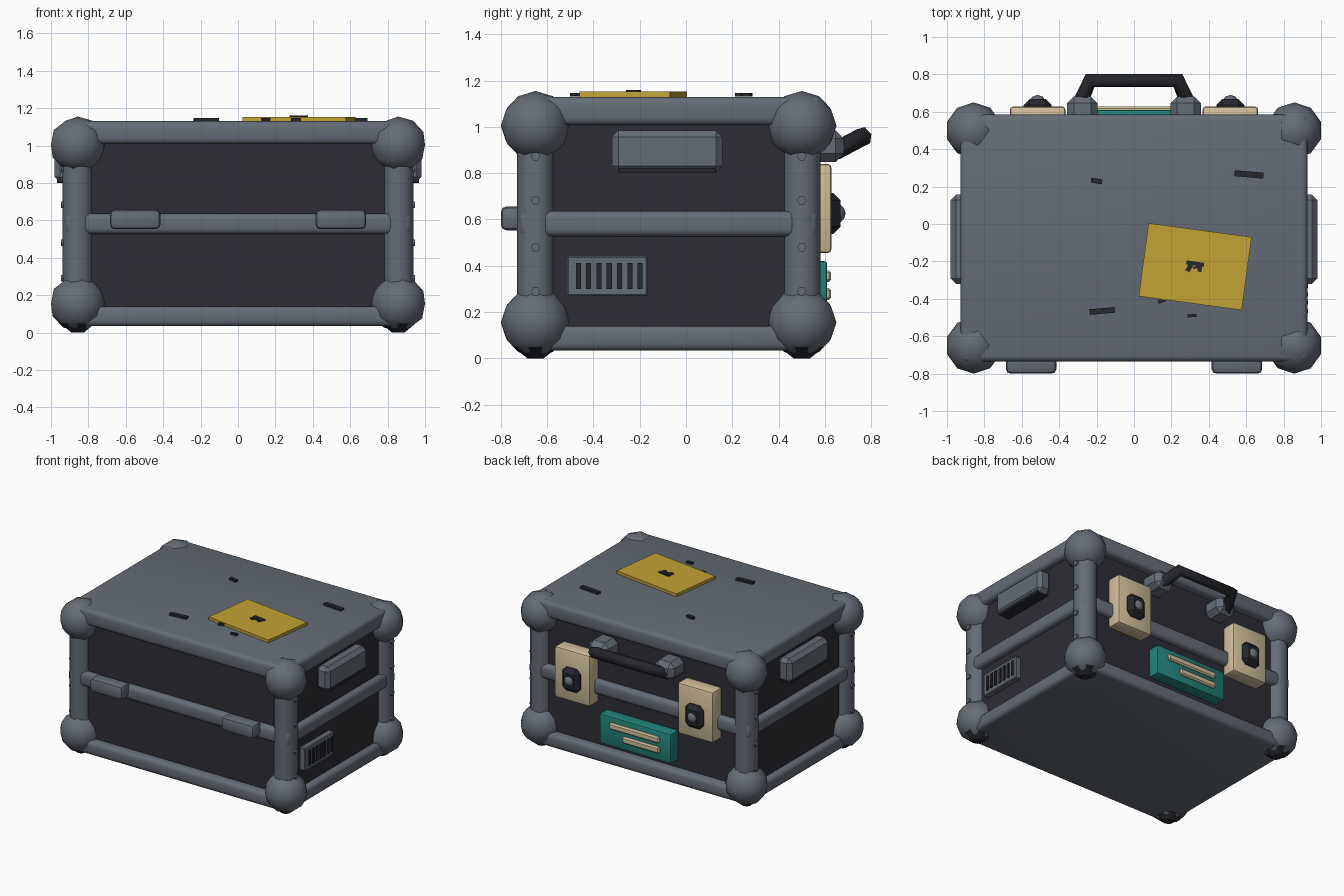
import bpy, bmesh
from math import radians, pi
from mathutils import Matrix, Vector

cube = bpy.data.objects.get("Cube")
if cube:
    bpy.data.objects.remove(cube, do_unlink=True)


def material(name, r, g, b):
    m = bpy.data.materials.new(name)
    m.diffuse_color = (r, g, b, 1)
    m.use_nodes = True
    bsdf = next(n for n in m.node_tree.nodes if n.type == "BSDF_PRINCIPLED")
    bsdf.inputs["Base Color"].default_value = (r, g, b, 1)
    return m


GREY = material("slate grey", .13, .15, .18)
PANEL = material("dark panel", .027, .026, .035)
RUBBER = material("black rubber", .019, .02, .025)
YELLOW = material("label yellow", .54, .37, .035)
CREAM = material("cream", .64, .53, .33)
TEAL = material("teal", .016, .23, .195)

MID_Y = -.075          # case centre in depth
POST_X, POST_Y = .857, .575
CORNERS = [(sx * POST_X, MID_Y + sy * POST_Y) for sx in (-1, 1) for sy in (-1, 1)]


def finish(bm, name, mat, smooth=True):
    mesh = bpy.data.meshes.new(name)
    bm.to_mesh(mesh)
    bm.free()
    mesh.materials.append(mat)
    ob = bpy.data.objects.new(name, mesh)
    bpy.context.collection.objects.link(ob)
    if smooth:
        bpy.ops.object.select_all(action="DESELECT")
        ob.select_set(True)
        bpy.context.view_layer.objects.active = ob
        bpy.ops.object.shade_smooth_by_angle(angle=radians(32))
    return ob


def box(name, x, y, z, mat, bevel=0, segments=1, turn=0):
    """Box from (min, max) ranges, optionally bevelled and turned about z."""
    bm = bmesh.new()
    size = [r[1] - r[0] for r in (x, y, z)]
    bmesh.ops.create_cube(bm, size=1, matrix=Matrix.Diagonal((*size, 1)))
    if bevel:
        bmesh.ops.bevel(bm, geom=bm.edges[:], offset=bevel, segments=segments,
                        profile=.5, affect="EDGES")
    middle = Vector([sum(r) / 2 for r in (x, y, z)])
    bm.transform(Matrix.Translation(middle) @ Matrix.Rotation(radians(turn), 4, "Z"))
    return finish(bm, name, mat, segments > 1)


def cylinder(name, at, r1, r2, depth, sides, mat, axis="Z"):
    bm = bmesh.new()
    rot = {"Z": Matrix(), "X": Matrix.Rotation(pi / 2, 4, "Y"),
           "Y": Matrix.Rotation(-pi / 2, 4, "X")}[axis]
    bmesh.ops.create_cone(bm, cap_ends=True, segments=sides, radius1=r1, radius2=r2,
                          depth=depth, matrix=Matrix.Translation(at) @ rot)
    return finish(bm, name, mat, sides > 8)


def ball(name, at, radius, mat):
    bm = bmesh.new()
    bmesh.ops.create_icosphere(bm, subdivisions=2, radius=radius,
                               matrix=Matrix.Translation(at))
    return finish(bm, name, mat)


def around(half):
    return (MID_Y - half, MID_Y + half)


def span(sign, a, b):
    return tuple(sorted((sign * a, sign * b)))


# Case body and the three rounded frames
box("body_panels", (-.88, .88), around(.6), (.06, 1.1), PANEL)
box("lid_frame", (-.927, .927), around(.66), (1.008, 1.13), GREY, .03, 3)
box("middle_band", (-.925, .925), around(.643), (.527, .637), GREY, .03, 3)
box("base_frame", (-.927, .927), around(.66), (.034, .14), GREY, .03, 3)

# Corner posts, ball guards and feet
for x, y in CORNERS:
    cylinder("corner_post", (x, y, .58), .081, .081, .9, 12, GREY)
    for z in (.155, 1.005):
        ball("corner_guard", (x, y, z), .15, GREY)
    cylinder("foot", (x, y, .025), .035, .098, .05, 10, RUBBER)
    out = 1 if x > 0 else -1
    for z in (.29, .48, .683, .873):
        cylinder("post_bolt", (x + out * .078, y, z), .02, .02, .024, 6, GREY, "X")

for s in (-1, 1):
    # Side grips
    box("side_grip", span(s, .87, .98), (-.32, .157), (.804, .985), GREY, .028)
    box("side_grip_recess", span(s, .88, .968), (-.29, .127), (.8, .829), RUBBER)
    # Front hinge blocks
    box("hinge_block", span(s, .415, .685), (-.8, -.69), (.553, .657), GREY, .025, 2)
    # Rear latches
    box("latch_plate", span(s, .367, .663), (.51, .628), (.455, .84), CREAM, .016, 2)
    box("latch_body", span(s, .44, .59), (.59, .668), (.538, .714), RUBBER, .032)
    ball("latch_knob", (s * .515, .645, .626), .045, GREY)
    # Handle mounts
    box("handle_mount", span(s, .195, .358), (.5, .682), (.848, .985), GREY, .036)

# Carry handle swept along a tilted path
curve = bpy.data.curves.new("carry_handle", "CURVE")
curve.dimensions = "3D"
curve.bevel_depth = .042
curve.bevel_resolution = 1
curve.use_fill_caps = True
path = [(-.29, .64, .893), (-.235, .767, .96), (.235, .767, .96), (.29, .64, .893)]
spline = curve.splines.new("POLY")
spline.points.add(len(path) - 1)
for point, co in zip(spline.points, path):
    point.co = (*co, 1)
curve.materials.append(RUBBER)
handle = bpy.data.objects.new("carry_handle", curve)
bpy.context.collection.objects.link(handle)

# Rear name plate with two raised strips
box("name_plate", (-.3, .3), (.5, .61), (.195, .42), TEAL, .012, 2)
box("name_strip_upper", (-.21, .21), (.59, .627), (.33, .38), CREAM, .01)
box("name_strip_lower", (-.21, .1), (.59, .627), (.253, .303), CREAM, .01)

# Side vent with slots
box("vent_plate", (.87, .922), (-.513, -.166), (.27, .442), GREY, .006)
for i in range(7):
    y = -.465 + i * .0445
    box("vent_slot", (.9, .93), (y - .011, y + .011), (.3, .413), RUBBER)

# Lid label and symbol strokes: centre x, y, width, depth, turn
LABEL = (.327, -.228)
box("lid_label", (LABEL[0] - .278, LABEL[0] + .278), (LABEL[1] - .197, LABEL[1] + .197),
    (1.125, 1.152), YELLOW, turn=-7.7)


def stroke(name, x, y, w, d, turn, z):
    box(name, (x - w / 2, x + w / 2), (y - d / 2, y + d / 2), (z - .008, z),
        RUBBER, turn=turn)


for mark in [(.327, -.212, .095, .022, -8), (.295, -.235, .025, .04, -30),
             (.352, -.238, .022, .035, -8), (.33, -.232, .03, .012, 10)]:
    stroke("label_symbol", *mark, 1.16)

# Scuffs on the lid
for mark in [(-.2, .23, .06, .026, -10), (.615, .265, .155, .032, -5),
             (-.17, -.465, .135, .03, 5), (.31, -.49, .05, .016, 5),
             (.15, -.41, .045, .02, 20)]:
    stroke("lid_scuff", *mark, 1.147)
    stroke("lid_scuff_base", *mark, 1.139)
